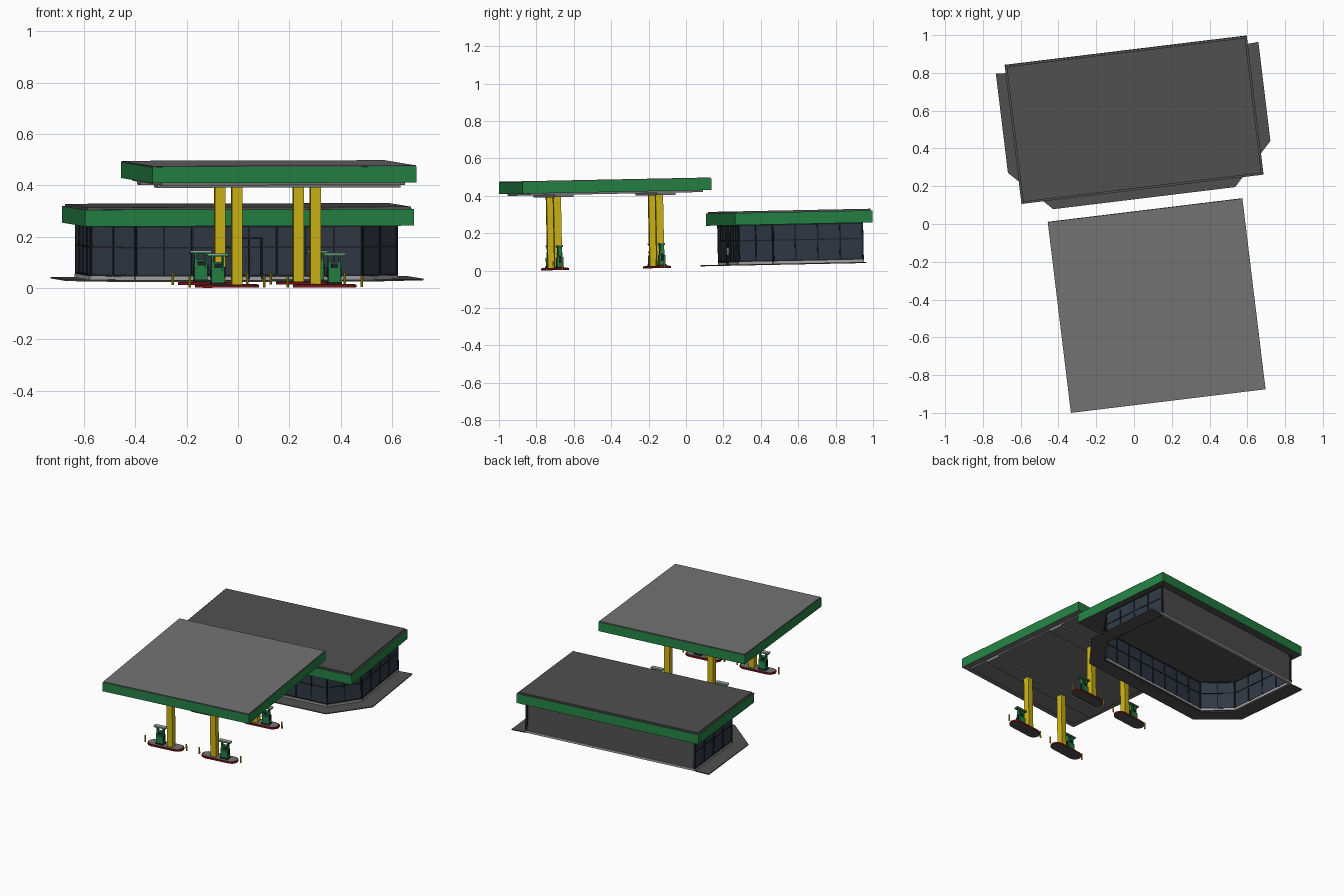
import bpy, bmesh, math
from mathutils import Matrix, Vector

if "Cube" in bpy.data.objects:
    bpy.data.objects.remove(bpy.data.objects["Cube"])

# whole site is turned about z and lies on a slight slope
SITE = Matrix.Rotation(0.02, 4, 'X') @ Matrix.Rotation(math.radians(6.92), 4, 'Z')


def material(name, r, g, b):
    m = bpy.data.materials.new(name)
    lin = [(c / 255 / 12.92 if c < 11 else ((c / 255 + 0.055) / 1.055) ** 2.4) for c in (r, g, b)]
    m.diffuse_color = (*lin, 1)
    m.use_nodes = True
    m.node_tree.nodes["Principled BSDF"].inputs["Base Color"].default_value = m.diffuse_color
    return m


ROOF = material("dark_grey", 80, 80, 80)
GREY = material("mid_grey", 115, 115, 115)
LIGHT = material("light_grey", 165, 165, 165)
GREEN = material("green", 36, 130, 68)
YELLOW = material("yellow", 205, 180, 20)
RED = material("kerb_red", 130, 18, 18)
GLASS = material("blue_grey_glass", 48, 57, 69)
FRAME = material("frame_black", 27, 31, 36)


class Part:
    """One object collecting prisms; each prism has side, top and bottom colours."""

    def __init__(self, name):
        self.name, self.bm, self.mats = name, bmesh.new(), []

    def slot(self, m):
        if m not in self.mats:
            self.mats.append(m)
        return self.mats.index(m)

    def prism(self, pts, z0, z1, side, top=None, bottom=None):
        lo = [self.bm.verts.new((x, y, z0)) for x, y in pts]
        hi = [self.bm.verts.new((x, y, z1)) for x, y in pts]
        n = len(pts)
        self.bm.faces.new(hi).material_index = self.slot(top or side)
        self.bm.faces.new(lo[::-1]).material_index = self.slot(bottom or side)
        for i in range(n):
            j = (i + 1) % n
            self.bm.faces.new((lo[i], lo[j], hi[j], hi[i])).material_index = self.slot(side)

    def box(self, x0, x1, y0, y1, z0, z1, *m):
        self.prism([(x0, y0), (x1, y0), (x1, y1), (x0, y1)], z0, z1, *m)

    def cbox(self, x, y, w, d, z0, z1, *m):
        self.box(x - w / 2, x + w / 2, y - d / 2, y + d / 2, z0, z1, *m)

    def panel(self, a, b, inner, outer, z0, z1, *m):
        # upright strip from a to b; offsets measured towards the outside
        a, b = Vector(a), Vector(b)
        d = (b - a).normalized()
        n = Vector((d.y, -d.x))
        self.prism([a + n * outer, b + n * outer, b + n * inner, a + n * inner], z0, z1, *m)

    def finish(self):
        bmesh.ops.recalc_face_normals(self.bm, faces=self.bm.faces)
        me = bpy.data.meshes.new(self.name)
        self.bm.to_mesh(me)
        for m in self.mats:
            me.materials.append(m)
        ob = bpy.data.objects.new(self.name, me)
        bpy.context.collection.objects.link(ob)
        ob.matrix_world = SITE


def circle(x, y, r, n=8):
    return [(x + r * math.cos(math.tau * i / n), y + r * math.sin(math.tau * i / n)) for i in range(n)]


def stadium(x, y, hl, r, n=6):
    pts = []
    for s, start in ((1, -90), (-1, 90)):
        for i in range(n + 1):
            a = math.radians(start + 180 * i / n)
            pts.append((x + s * (hl - r) + r * math.cos(a), y + r * math.sin(a)))
    return pts


# ---------------- shop ----------------
CX = 0.070
half = [(-0.60, 0.873), (-0.60, 0.39), (-0.445, 0.224)]
wall = [(CX + x, y) for x, y in half] + [(CX - x, y) for x, y in half[::-1]]
half = [(-0.70, 0.878), (-0.70, 0.35), (-0.485, 0.13)]
edge = [(CX + x, y) for x, y in half] + [(CX - x, y) for x, y in half[::-1]]

# pavement strip round three sides, open in the middle
p = Part("pavement")
for i in range(5):
    p.prism([edge[i], edge[i + 1], wall[i + 1], wall[i]], 0.021, 0.027, ROOF)
p.finish()

# glazed walls, plinth and window frames
g, t, f = Part("shop_windows"), Part("wall_plinth"), Part("window_frames")
for i, bays in enumerate((4, 2, 8, 2, 4)):
    a, b = Vector(wall[i]), Vector(wall[i + 1])
    g.panel(a, b, -0.008, 0, 0.026, 0.24, GLASS)
    t.panel(a, b, -0.012, 0.006, 0.026, 0.040, LIGHT)
    d = (b - a).normalized()
    for z in (0.041, 0.15, 0.231):
        f.panel(a, b, -0.011, 0.003, z, z + 0.006, FRAME)
    for k in range(bays + 1):
        c = a.lerp(b, k / bays)
        f.panel(c - d * 0.004, c + d * 0.004, -0.012, 0.004, 0.04, 0.237, FRAME)
# door in the middle of the front
for x in (-0.05, 0, 0.05):
    f.cbox(CX + x, 0.222, 0.008, 0.012, 0.028, 0.19, FRAME)
f.cbox(CX, 0.222, 0.108, 0.012, 0.186, 0.192, FRAME)
t.panel(wall[5], wall[0], -0.012, 0.006, 0.026, 0.040, LIGHT)
for x in (-0.012, 0.012):
    t.cbox(CX + x, 0.216, 0.003, 0.008, 0.08, 0.12, LIGHT)
g.finish()
t.finish()
f.finish()

b = Part("back_wall")
b.panel(wall[5], wall[0], -0.01, 0, 0.026, 0.24, ROOF)
b.finish()

# flat roof with green fascia and dark cap
r = Part("shop_roof")
r.box(-0.578, 0.713, 0.183, 0.924, 0.237, 0.302, GREEN, ROOF, ROOF)
r.box(-0.568, 0.703, 0.193, 0.914, 0.302, 0.311, ROOF)
r.finish()

# ---------------- forecourt canopy ----------------
c = Part("canopy")
c.box(-0.451, 0.587, -0.943, 0.075, 0.428, 0.490, GREEN, GREY, GREY)
c.box(-0.448, 0.584, -0.940, 0.072, 0.490, 0.495, ROOF, GREY)
c.box(-0.410, 0.546, -0.902, 0.034, 0.418, 0.428, GREY)
c.finish()

PX = 0.062
ROWS = (-0.714, -0.164)
beams = Part("canopy_beams")
columns = Part("canopy_columns")
islands = Part("pump_islands")
pumps = Part("fuel_pumps")
bollards = Part("bollards")
for y in ROWS:
    beams.box(-0.41, 0.546, y - 0.05, y + 0.05, 0.406, 0.418, GREY)
    for s in (-1, 1):
        # column
        columns.cbox(PX + s * 0.154, y, 0.040, 0.040, 0.028, 0.407, YELLOW)
        # island with red kerb
        ix = PX + s * 0.192
        islands.prism(stadium(ix, y, 0.125, 0.042), 0.016, 0.027, RED, RED, ROOF)
        islands.prism(stadium(ix, y, 0.117, 0.034), 0.027, 0.0285, GREY)
        # bollards at both ends
        for e in (-0.146, 0.146):
            bollards.prism(circle(ix + e, y, 0.005), 0.016, 0.062, YELLOW)
        # pump: cabinet, posts, display head and top sign
        px = PX + s * 0.229
        pumps.cbox(px, y, 0.056, 0.040, 0.028, 0.036, FRAME)
        pumps.cbox(px, y, 0.050, 0.034, 0.036, 0.085, GREEN)
        for e in (-0.021, 0.021):
            pumps.cbox(px + e, y, 0.007, 0.020, 0.085, 0.138, GREEN)
        pumps.cbox(px, y, 0.034, 0.024, 0.085, 0.115, GREEN)
        pumps.cbox(px, y, 0.026, 0.028, 0.092, 0.109, FRAME)
        pumps.cbox(px, y, 0.082, 0.026, 0.138, 0.144, GREEN)
        pumps.cbox(px, y, 0.084, 0.028, 0.144, 0.149, LIGHT)
        # hose holders on the sides
        for e in (-0.027, 0.027):
            pumps.cbox(px + e, y, 0.005, 0.014, 0.055, 0.095, FRAME)
for part in (beams, columns, islands, pumps, bollards):
    part.finish()
